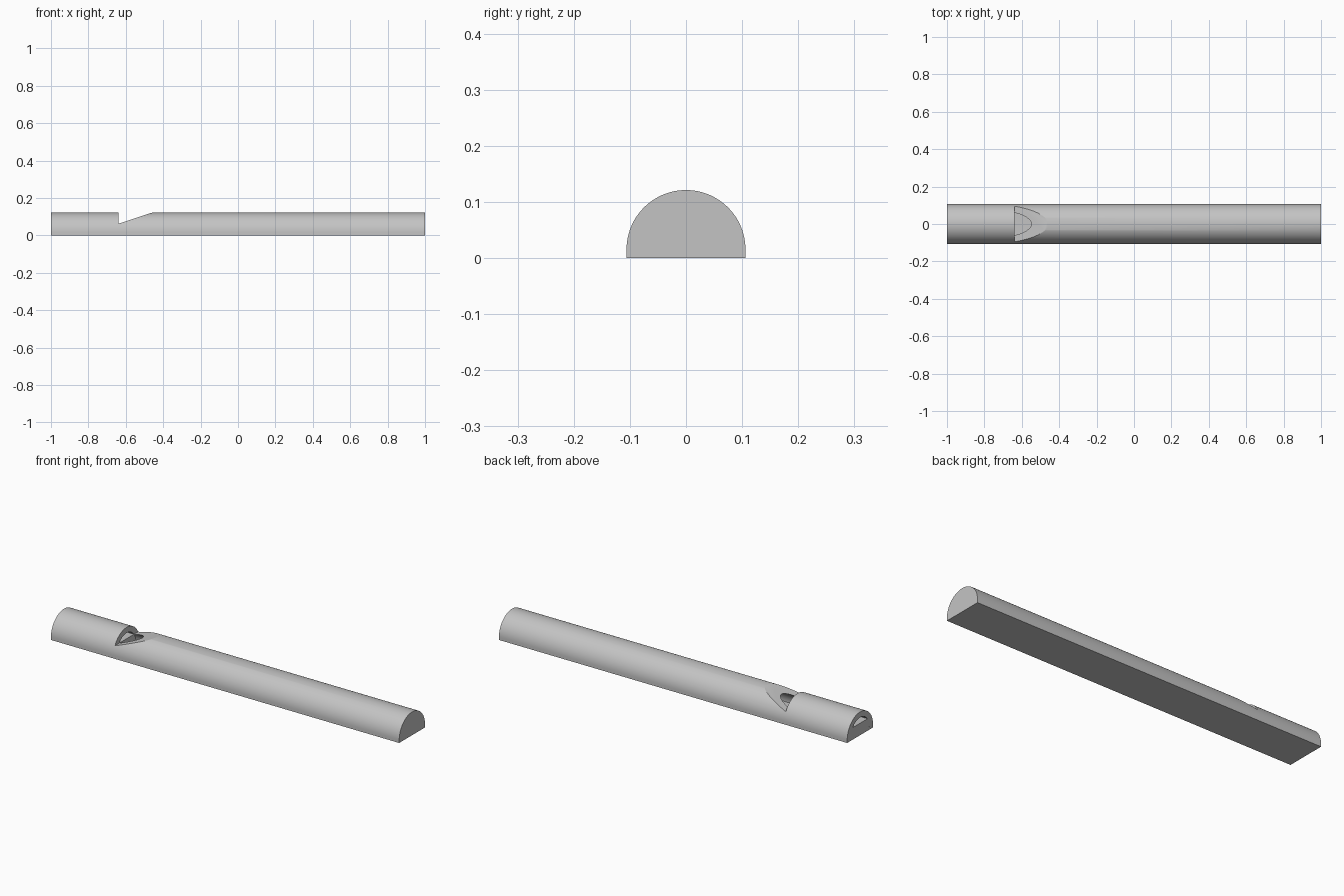
import bpy
import math

cube = bpy.data.objects.get("Cube")
if cube:
    bpy.data.objects.remove(cube, do_unlink=True)

AXIS_Z = 0.015      # height of the tube axis above the flat base
OUTER_R = 0.106
BORE_R = 0.077
MOUTH_X = -0.64     # upright edge of the sound hole
LIP_Z = 0.062       # height of the lip and the windway floor

grey = bpy.data.materials.new("plain_grey")
grey.use_nodes = True
colour = (0.55, 0.55, 0.55, 1)
grey.diffuse_color = colour
grey.node_tree.nodes["Principled BSDF"].inputs["Base Color"].default_value = colour


def prism(name, start, end):
    """Solid between two matching outlines."""
    n = len(start)
    faces = [list(range(n)), list(range(2 * n - 1, n - 1, -1))]
    faces += [[i, i + n, (i + 1) % n + n, (i + 1) % n] for i in range(n)]
    mesh = bpy.data.meshes.new(name)
    mesh.from_pydata(start + end, [], faces)
    obj = bpy.data.objects.new(name, mesh)
    bpy.context.collection.objects.link(obj)
    mesh.materials.append(grey)
    bpy.ops.object.select_all(action='DESELECT')
    bpy.context.view_layer.objects.active = obj
    obj.select_set(True)
    bpy.ops.object.mode_set(mode='EDIT')
    bpy.ops.mesh.select_all(action='SELECT')
    bpy.ops.mesh.normals_make_consistent(inside=False)
    bpy.ops.object.mode_set(mode='OBJECT')
    return obj


def along_x(name, outline, x0, x1):
    return prism(name, [(x0, y, z) for y, z in outline],
                 [(x1, y, z) for y, z in outline])


def arch(radius, steps=64):
    return [(radius * math.cos(math.pi * i / steps),
             AXIS_Z + radius * math.sin(math.pi * i / steps))
            for i in range(steps + 1)]


def cut(target, cutter):
    cutter.hide_render = True
    mod = target.modifiers.new("cut", 'BOOLEAN')
    mod.operation = 'DIFFERENCE'
    mod.solver = 'EXACT'
    mod.object = cutter
    bpy.context.view_layer.objects.active = target
    bpy.ops.object.modifier_apply(modifier=mod.name)
    bpy.data.objects.remove(cutter, do_unlink=True)


# Half-round body on a thin flat base
base = [(-OUTER_R, 0), (OUTER_R, 0)]
body = along_x("whistle_body", base + arch(OUTER_R), -1, 1)

# Bore, open at the mouth end and closed at the far end
cut(body, along_x("bore_cutter", arch(BORE_R), -1.1, 0.97))

# Sound hole: upright edge and a sloping lip
slope = (0.121 - LIP_Z) / 0.18
side = [(MOUTH_X, LIP_Z), (MOUTH_X, 0.2),
        (MOUTH_X + (0.2 - LIP_Z) / slope, 0.2)]
cut(body, prism("sound_hole_cutter", [(x, -0.2, z) for x, z in side],
                [(x, 0.2, z) for x, z in side]))

# Block filling the bore below the windway
fit = BORE_R + 0.001
reach = math.asin((LIP_Z - AXIS_Z) / fit)
right = [(fit * math.cos(reach * i / 12), AXIS_Z + fit * math.sin(reach * i / 12))
         for i in range(13)]
left = [(-y, z) for y, z in reversed(right)]
block = along_x("windway_block", right + left, -0.9998, MOUTH_X)

# Smooth rounds with crisp edges
for obj in (body, block):
    bpy.ops.object.select_all(action='DESELECT')
    obj.select_set(True)
    bpy.context.view_layer.objects.active = obj
    bpy.ops.object.shade_smooth_by_angle(angle=math.radians(25))
